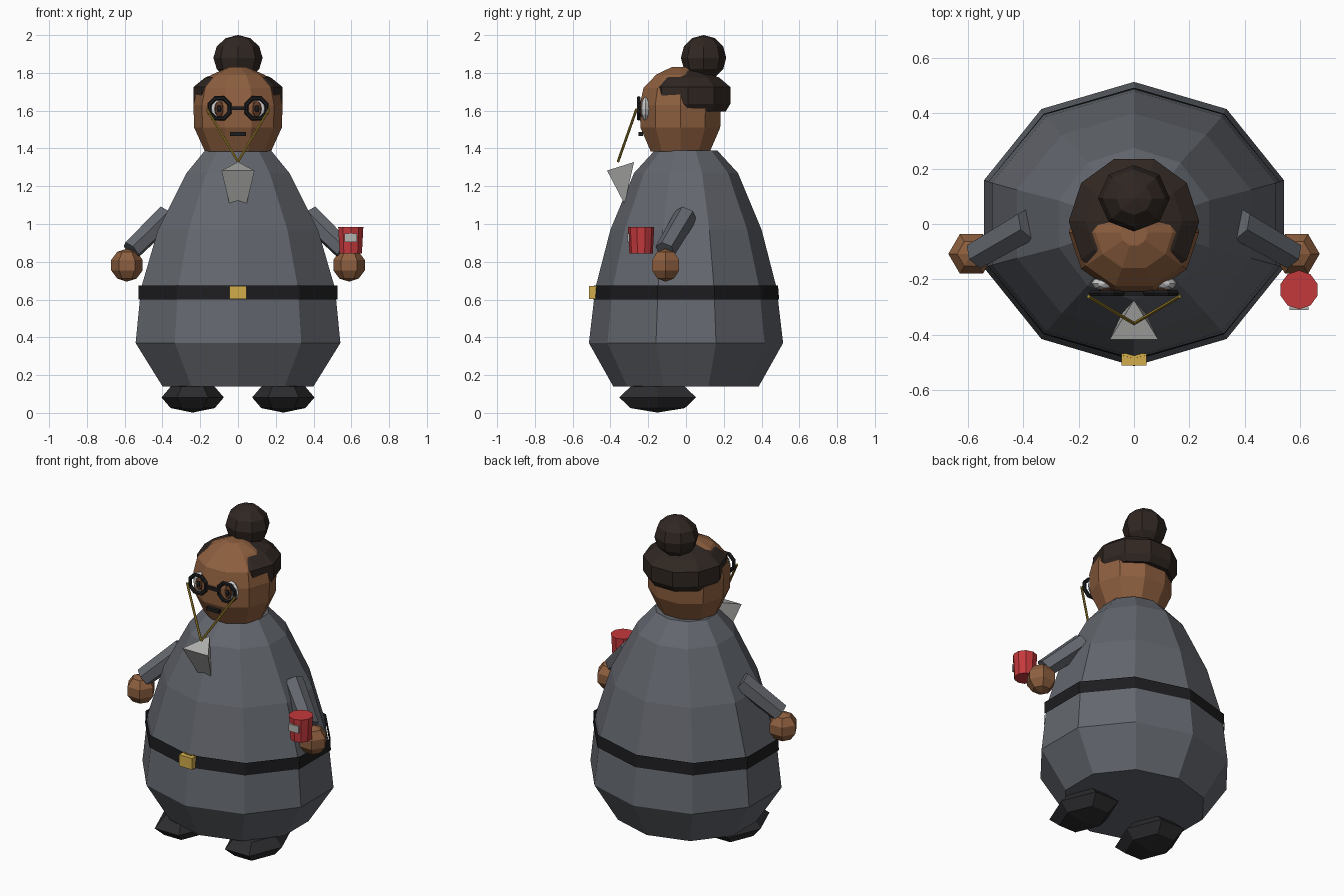
import bpy, bmesh
from math import sin, cos, pi
from mathutils import Vector, Matrix

if "Cube" in bpy.data.objects:
    bpy.data.objects.remove(bpy.data.objects["Cube"])


def material(name, rgb):
    m = bpy.data.materials.new(name)
    m.diffuse_color = (*rgb, 1)
    m.use_nodes = True
    m.node_tree.nodes["Principled BSDF"].inputs["Base Color"].default_value = m.diffuse_color
    return m


CLOTH = material("cloth", (0.125, 0.135, 0.155))
SKIN = material("skin", (0.27, 0.115, 0.05))
HAIR = material("hair", (0.03, 0.02, 0.016))
BLACK = material("black", (0.012, 0.012, 0.014))
SHOE = material("shoe", (0.025, 0.025, 0.028))
GOLD = material("gold", (0.65, 0.42, 0.07))
CHAIN = material("chain", (0.35, 0.23, 0.03))
WHITE = material("white", (0.8, 0.8, 0.8))
BROWN = material("iris", (0.12, 0.045, 0.02))
RED = material("red", (0.55, 0.04, 0.045))
LINEN = material("linen", (0.45, 0.45, 0.44))


def finish(name, bm, mat):
    bmesh.ops.recalc_face_normals(bm, faces=bm.faces)
    me = bpy.data.meshes.new(name)
    bm.to_mesh(me)
    bm.free()
    me.materials.append(mat)
    ob = bpy.data.objects.new(name, me)
    bpy.context.collection.objects.link(ob)
    return ob


def lathe(name, rings, n, mat, centre=(0, 0, 0), phase=0.0, caps=True):
    """Stack of elliptical rings (z, rx, ry) with n flat sides."""
    bm = bmesh.new()
    c = Vector(centre)
    loops = [[bm.verts.new(c + Vector((rx * cos(phase + 2 * pi * i / n),
                                       ry * sin(phase + 2 * pi * i / n), z)))
              for i in range(n)] for z, rx, ry in rings]
    for a, b in zip(loops, loops[1:]):
        for i in range(n):
            j = (i + 1) % n
            bm.faces.new((a[i], a[j], b[j], b[i]))
    if caps:
        bm.faces.new(loops[0])
        bm.faces.new(loops[-1])
    bmesh.ops.remove_doubles(bm, verts=bm.verts, dist=1e-5)
    return finish(name, bm, mat)


def ball(name, centre, radii, n, bands, mat):
    rx, ry, rz = radii
    rings = []
    for k in range(bands + 1):
        t = pi * k / bands
        s = max(sin(t), 0.01)
        rings.append((-rz * cos(t), rx * s, ry * s))
    return lathe(name, rings, n, mat, centre)


def rod(name, p, q, r1, r2, n, mat):
    p, q = Vector(p), Vector(q)
    d = q - p
    m = Matrix.Translation((p + q) / 2) @ d.to_track_quat('Z', 'Y').to_matrix().to_4x4()
    bm = bmesh.new()
    bmesh.ops.create_cone(bm, cap_ends=True, segments=n, radius1=r1, radius2=r2,
                          depth=d.length, matrix=m)
    return finish(name, bm, mat)


def box(name, centre, size, mat):
    bm = bmesh.new()
    bmesh.ops.create_cube(bm, size=1, matrix=Matrix.Translation(centre) @ Matrix.Diagonal((*size, 1)))
    return finish(name, bm, mat)


def hoop(name, centre, r, tube, n, m, mat):
    """Ring facing the front."""
    bm = bmesh.new()
    g = [[bm.verts.new(Vector(centre) + Vector((
        (r + tube * cos(2 * pi * j / m)) * cos(2 * pi * (i + 0.5) / n),
        tube * sin(2 * pi * j / m),
        (r + tube * cos(2 * pi * j / m)) * sin(2 * pi * (i + 0.5) / n))))
        for j in range(m)] for i in range(n)]
    for i in range(n):
        for j in range(m):
            a, b = g[i], g[(i + 1) % n]
            bm.faces.new((a[j], a[(j + 1) % m], b[(j + 1) % m], b[j]))
    return finish(name, bm, mat)


# robe, belt and buckle
lathe("robe", [(0.14, 0.42, 0.385), (0.37, 0.57, 0.514), (0.66, 0.54, 0.48),
               (0.97, 0.445, 0.40), (1.27, 0.286, 0.275), (1.39, 0.183, 0.165)],
      10, CLOTH, phase=pi / 2)
lathe("belt", [(0.60, 0.555, 0.493), (0.675, 0.555, 0.487)], 10, BLACK,
      phase=pi / 2, caps=False)
box("buckle", (0, -0.49, 0.638), (0.09, 0.045, 0.07), GOLD)

# head, hair and bun
lathe("head", [(1.385, 0.175, 0.165), (1.51, 0.232, 0.222), (1.63, 0.236, 0.226),
               (1.72, 0.215, 0.205), (1.79, 0.14, 0.135), (1.83, 0.05, 0.05)],
      10, SKIN, (0, -0.03, 0))
lathe("hair", [(1.595, 0.21, 0.21), (1.635, 0.236, 0.236), (1.725, 0.236, 0.236),
               (1.775, 0.175, 0.175), (1.815, 0.07, 0.07)],
      10, HAIR, (0, 0.01, 0))
ball("hair_bun", (0, 0.093, 1.88), (0.13, 0.12, 0.12), 8, 6, HAIR)

# mouth and glasses bridge
box("mouth", (0, -0.24, 1.477), (0.084, 0.024, 0.02), BLACK)
box("glasses_bridge", (0, -0.25, 1.612), (0.075, 0.018, 0.018), BLACK)

# neck scarf: folded wedge
bm = bmesh.new()
top, l, r, bl, br = [bm.verts.new(v) for v in (
    (0, -0.275, 1.328), (-0.088, -0.418, 1.283), (0.088, -0.418, 1.283),
    (-0.045, -0.325, 1.105), (0.045, -0.325, 1.105))]
for f in ((top, l, r), (l, bl, br, r), (top, bl, l), (top, r, br), (top, br, bl)):
    bm.faces.new(f)
finish("neck_scarf", bm, LINEN)

# mirrored parts
for side, s in (("left", -1), ("right", 1)):
    ball(side + "_eye", (s * 0.105, -0.215, 1.61), (0.05, 0.027, 0.062), 8, 6, WHITE)
    ball(side + "_iris", (s * 0.1, -0.233, 1.61), (0.028, 0.014, 0.043), 8, 6, BROWN)
    ball(side + "_pupil", (s * 0.1, -0.241, 1.61), (0.015, 0.01, 0.022), 8, 4, BLACK)
    hoop(side + "_glasses_rim", (s * 0.098, -0.25, 1.612), 0.058, 0.012, 8, 6, BLACK)
    rod(side + "_glasses_chain", (s * 0.165, -0.262, 1.608), (0, -0.36, 1.33),
        0.007, 0.007, 6, CHAIN)
    rod(side + "_arm", (s * 0.375, 0, 1.045), (s * 0.565, -0.11, 0.86),
        0.062, 0.056, 6, CLOTH)
    ball(side + "_hand", (s * 0.588, -0.108, 0.782), (0.088, 0.087, 0.087), 6, 5, SKIN)
    ball(side + "_shoe", (s * 0.24, -0.15, 0.082), (0.165, 0.235, 0.08), 6, 4, SHOE)

# mug with a plain label
rod("mug", (0.597, -0.238, 0.843), (0.597, -0.238, 0.985), 0.062, 0.07, 10, RED)
box("mug_label", (0.597, -0.305, 0.928), (0.068, 0.012, 0.044), LINEN)
